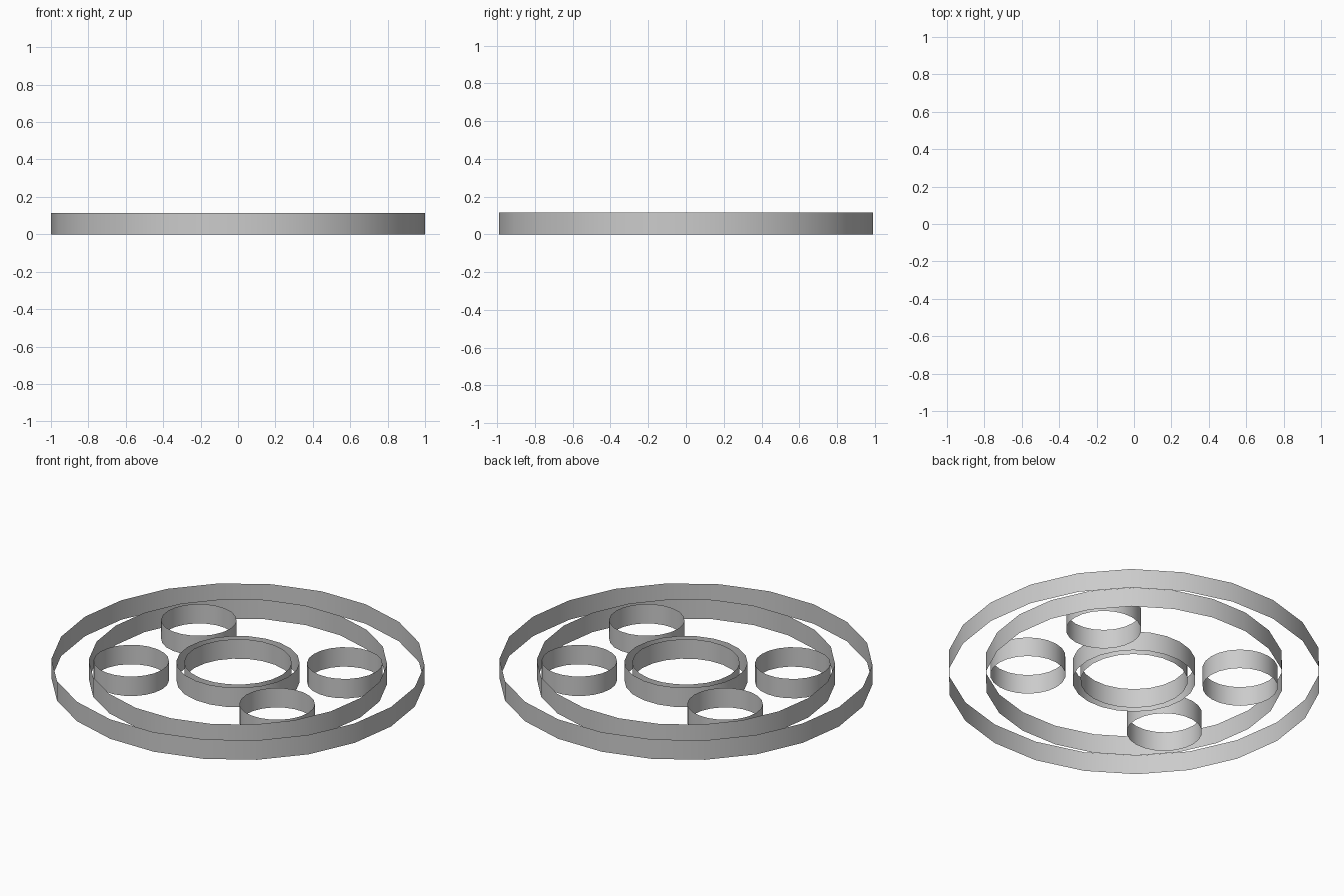
import bpy
import math

if "Cube" in bpy.data.objects:
    bpy.data.objects.remove(bpy.data.objects["Cube"])

HEIGHT = 0.115
SIDES = 22


def open_ring(name, radius, x=0.0, y=0.0):
    """Smooth, thin cylinder wall without caps, standing on z = 0."""
    bpy.ops.mesh.primitive_cylinder_add(
        vertices=SIDES, radius=radius, depth=HEIGHT, end_fill_type='NOTHING',
        location=(x, y, HEIGHT / 2), rotation=(0, 0, math.pi / 2))
    ring = bpy.context.object
    ring.name = name
    bpy.ops.object.shade_smooth_by_angle()
    return ring


# Concentric walls: rim, inner rim and the double hub
open_ring("outer_rim_wall", 1.0)
open_ring("inner_rim_wall", 0.80)
open_ring("hub_outer_wall", 0.33)
open_ring("hub_inner_wall", 0.288)

# Four round holes, mirrored across both axes
angle = math.radians(33.5)
for sx in (-1, 1):
    for sy in (-1, 1):
        side = ("front" if sy < 0 else "back") + ("_left" if sx < 0 else "_right")
        open_ring("hole_wall_" + side, 0.202,
                  sx * 0.572 * math.cos(angle), sy * 0.572 * math.sin(angle))
